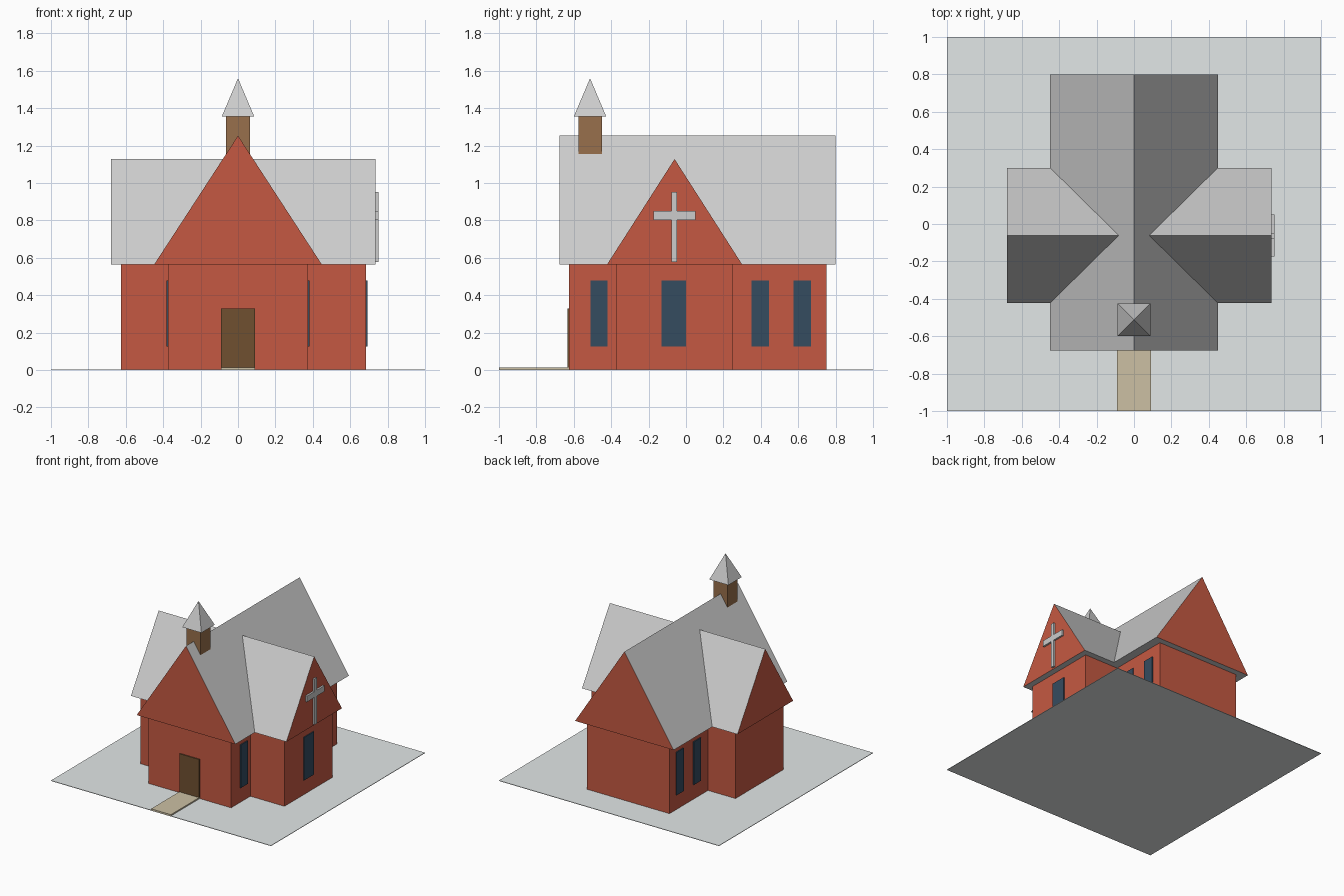
import bpy
import bmesh

cube = bpy.data.objects.get("Cube")
if cube:
    bpy.data.objects.remove(cube, do_unlink=True)


def material(name, r, g, b):
    linear = [(c / 255 / 12.92 if c < 11 else ((c / 255 + 0.055) / 1.055) ** 2.4) for c in (r, g, b)]
    mat = bpy.data.materials.new(name)
    mat.use_nodes = True
    mat.diffuse_color = (*linear, 1)
    bsdf = mat.node_tree.nodes["Principled BSDF"]
    bsdf.inputs["Base Color"].default_value = (*linear, 1)
    bsdf.inputs["Roughness"].default_value = 0.9
    return mat


RED = material("red_wall", 197, 89, 66)
GREY = material("pale_grey", 204, 204, 204)
GROUND = material("ground_grey", 226, 231, 231)
GLASS = material("dark_blue_glass", 53, 76, 96)
DOOR = material("dark_wood", 112, 80, 48)
WOOD = material("brown_wood", 153, 112, 76)
PATH = material("sand", 204, 192, 163)


def finish(name, bm, *mats):
    bmesh.ops.recalc_face_normals(bm, faces=bm.faces[:])
    mesh = bpy.data.meshes.new(name)
    bm.to_mesh(mesh)
    bm.free()
    for mat in mats:
        mesh.materials.append(mat)
    obj = bpy.data.objects.new(name, mesh)
    bpy.context.collection.objects.link(obj)
    return obj


def box(name, x, y, z, mat):
    """Box from (min, max) ranges."""
    bm = bmesh.new()
    bmesh.ops.create_cube(bm, size=1)
    for v in bm.verts:
        v.co = [r[0] if c < 0 else r[1] for r, c in zip((x, y, z), v.co)]
    return finish(name, bm, mat)


def gable_roof(name, axis, along, across, eave, ridge):
    """Triangular prism along an axis, with wall-coloured gable ends."""
    bm = bmesh.new()
    middle = sum(across) / 2
    ends = []
    for a in along:
        ring = []
        for b, z in ((across[0], eave), (across[1], eave), (middle, ridge)):
            ring.append(bm.verts.new((a, b, z) if axis == 0 else (b, a, z)))
        ends.append(ring)
        bm.faces.new(ring)
    for i in range(3):
        j = (i + 1) % 3
        bm.faces.new((ends[0][i], ends[0][j], ends[1][j], ends[1][i]))
    bm.normal_update()
    for f in bm.faces:
        f.material_index = 1 if abs(f.normal[axis]) > 0.9 else 0
    return finish(name, bm, GREY, RED)


# Ground and path
box("ground", (-1, 1), (-1, 1), (0, 0.004), GROUND)
box("path", (-0.09, 0.09), (-1, -0.62), (0.002, 0.015), PATH)

# Walls
EAVE = 0.565
box("nave_walls", (-0.375, 0.375), (-0.625, 0.75), (0.001, EAVE), RED)
box("transept_walls", (-0.625, 0.685), (-0.375, 0.25), (0.001, EAVE), RED)

# Roofs
gable_roof("nave_roof", 1, (-0.675, 0.80), (-0.448, 0.448), EAVE, 1.253)
gable_roof("transept_roof", 0, (-0.678, 0.735), (-0.422, 0.30), EAVE, 1.128)

# Door
box("door", (-0.09, 0.09), (-0.634, -0.625), (0.004, 0.328), DOOR)

# Windows on both nave sides, and one on the left transept end
SILL = (0.125, 0.478)
for side, s in (("left", 1), ("right", -1)):
    for place, y in (("front", -0.465), ("middle", 0.397), ("back", 0.622)):
        xs = sorted((s * 0.375, s * 0.383))
        box(f"{side}_{place}_window", xs, (y - 0.046, y + 0.046), SILL, GLASS)
box("transept_window", (0.685, 0.693), (-0.13, 0), SILL, GLASS)

# Cross on the left gable
box("cross_upright", (0.735, 0.75), (-0.078, -0.048), (0.577, 0.953), GREY)
for part, y in (("front", (-0.175, -0.078)), ("back", (-0.048, 0.051))):
    box(f"cross_{part}_arm", (0.735, 0.75), y, (0.802, 0.85), GREY)

# Bell tower and spire
TOWER_Y = -0.513
box("bell_tower", (-0.063, 0.063), (TOWER_Y - 0.063, TOWER_Y + 0.063), (1.13, 1.355), WOOD)
bm = bmesh.new()
base = [bm.verts.new((sx * 0.087, TOWER_Y + sy * 0.087, 1.355))
        for sx, sy in ((-1, -1), (1, -1), (1, 1), (-1, 1))]
tip = bm.verts.new((0, TOWER_Y, 1.56))
bm.faces.new(base)
for i in range(4):
    bm.faces.new((base[i], base[(i + 1) % 4], tip))
finish("spire", bm, GREY)
